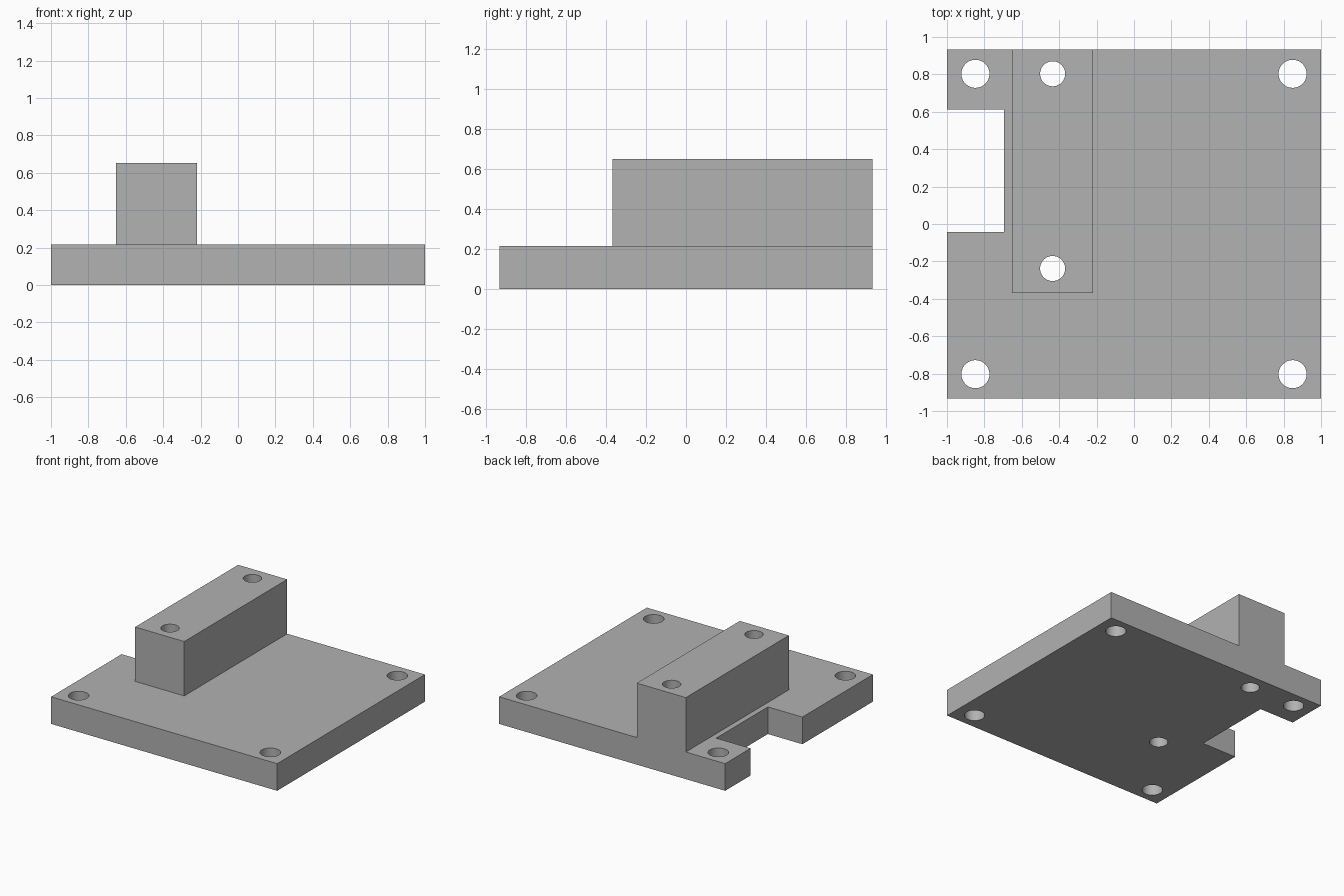
import bpy
import bmesh
import math
from mathutils import Matrix, Vector

if "Cube" in bpy.data.objects:
    bpy.data.objects.remove(bpy.data.objects["Cube"])

grey = bpy.data.materials.new("plain grey")
grey.diffuse_color = (0.445, 0.445, 0.445, 1)
grey.use_nodes = True
grey.node_tree.nodes["Principled BSDF"].inputs["Base Color"].default_value = grey.diffuse_color


def finish(name, bm):
    mesh = bpy.data.meshes.new(name)
    bm.to_mesh(mesh)
    bm.free()
    mesh.materials.append(grey)
    obj = bpy.data.objects.new(name, mesh)
    bpy.context.collection.objects.link(obj)
    return obj


def prism(name, outline, z0, z1):
    """Extrude a counter-clockwise outline from z0 to z1."""
    bm = bmesh.new()
    face = bm.faces.new([bm.verts.new((x, y, z0)) for x, y in outline])
    top = bmesh.ops.extrude_face_region(bm, geom=[face])["geom"]
    bmesh.ops.translate(bm, vec=(0, 0, z1 - z0),
                        verts=[v for v in top if isinstance(v, bmesh.types.BMVert)])
    bmesh.ops.recalc_face_normals(bm, faces=bm.faces)
    return finish(name, bm)


def drill(name, x, y, radius):
    bm = bmesh.new()
    bmesh.ops.create_cone(bm, cap_ends=True, segments=48, radius1=radius,
                          radius2=radius, depth=2,
                          matrix=Matrix.Translation(Vector((x, y, 0.3))))
    return finish(name, bm)


def combine(body, tool, operation):
    mod = body.modifiers.new(operation.lower(), "BOOLEAN")
    mod.operation = operation
    mod.solver = "EXACT"
    mod.object = tool
    bpy.context.view_layer.objects.active = body
    bpy.ops.object.modifier_apply(modifier=mod.name)
    bpy.data.objects.remove(tool, do_unlink=True)


# Base plate with the rectangular notch in its left edge
W, D, H = 1.0, 0.933, 0.217
NX, N0, N1 = -0.695, -0.042, 0.612
body = prism("mounting_plate",
             [(-W, -D), (W, -D), (W, D), (-W, D),
              (-W, N1), (NX, N1), (NX, N0), (-W, N0)], 0, H)

# Upright block, flush with the back edge and fused to the plate
X0, X1, Y0 = -0.652, -0.218, -0.368
block = prism("block", [(X0, Y0), (X1, Y0), (X1, D), (X0, D)], 0.1, 0.652)
combine(body, block, "UNION")

# Corner holes, then the two holes through block and plate
holes = [(sx * 0.848, sy * 0.803, 0.075) for sx in (-1, 1) for sy in (-1, 1)]
holes += [(-0.435, y, 0.067) for y in (-0.238, 0.803)]
for x, y, r in holes:
    combine(body, drill("drill", x, y, r), "DIFFERENCE")

# Smooth hole walls, crisp edges
bpy.ops.object.select_all(action="DESELECT")
body.select_set(True)
bpy.context.view_layer.objects.active = body
bpy.ops.object.shade_smooth_by_angle(angle=math.radians(30))
